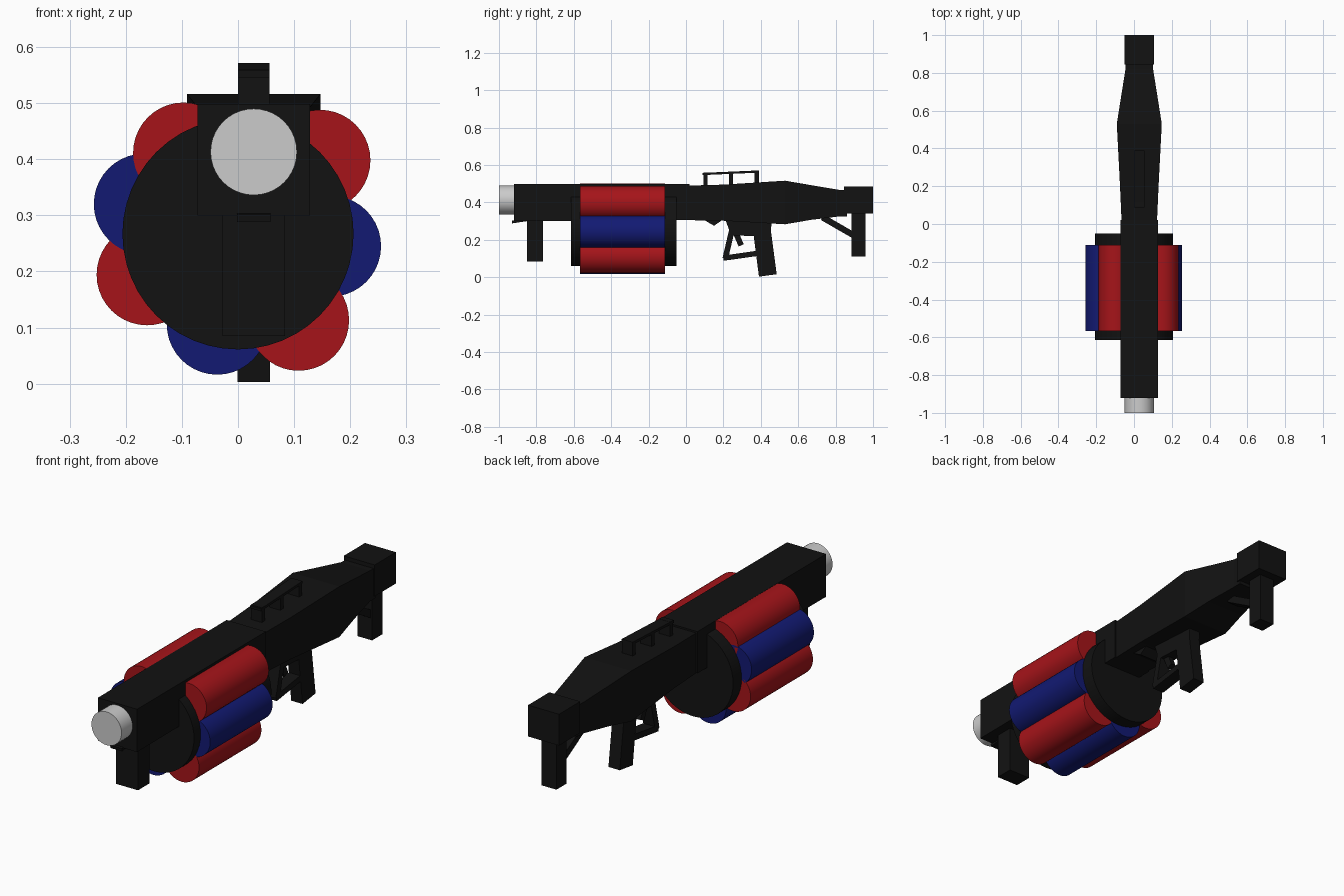
import bpy, bmesh, math

if "Cube" in bpy.data.objects:
    bpy.data.objects.remove(bpy.data.objects["Cube"])

CX = 0.028  # centre plane of the weapon body


def mat(name, rgb):
    m = bpy.data.materials.new(name)
    m.diffuse_color = (*rgb, 1)
    m.use_nodes = True
    m.node_tree.nodes["Principled BSDF"].inputs["Base Color"].default_value = m.diffuse_color
    return m


BLACK = mat("black", (0.006, 0.006, 0.006))
RED = mat("red", (0.38, 0.007, 0.01))
BLUE = mat("blue", (0.006, 0.01, 0.17))


def finish(name, bm, material):
    bmesh.ops.recalc_face_normals(bm, faces=bm.faces)
    me = bpy.data.meshes.new(name)
    bm.to_mesh(me)
    bm.free()
    ob = bpy.data.objects.new(name, me)
    bpy.context.collection.objects.link(ob)
    if material:
        me.materials.append(material)
    return ob


def loft(name, sections, material=BLACK):
    """Rectangular sections along y: (y, half width, bottom z, top z)."""
    bm = bmesh.new()
    rings = [[bm.verts.new(p) for p in ((CX - w, y, b), (CX + w, y, b), (CX + w, y, t), (CX - w, y, t))]
             for y, w, b, t in sections]
    for a, b in zip(rings, rings[1:]):
        for i in range(4):
            j = (i + 1) % 4
            bm.faces.new((a[i], a[j], b[j], b[i]))
    bm.faces.new(rings[0])
    bm.faces.new(rings[-1])
    return finish(name, bm, material)


def plate(name, outline, half, material=BLACK):
    """Side-view (y, z) outline extruded across x."""
    bm = bmesh.new()
    sides = [[bm.verts.new((CX + s * half, y, z)) for y, z in outline] for s in (-1, 1)]
    n = len(outline)
    for i in range(n):
        j = (i + 1) % n
        bm.faces.new((sides[0][i], sides[0][j], sides[1][j], sides[1][i]))
    for s in sides:
        bm.faces.new(s)
    return finish(name, bm, material)


def bar(name, p, q, thick, half):
    """Straight strut between two (y, z) points."""
    dy, dz = q[0] - p[0], q[1] - p[1]
    k = thick / 2 / math.hypot(dy, dz)
    ny, nz = -dz * k, dy * k
    return plate(name, [(p[0] + ny, p[1] + nz), (q[0] + ny, q[1] + nz),
                        (q[0] - ny, q[1] - nz), (p[0] - ny, p[1] - nz)], half)


def tube(name, x, z, r, y0, y1, material, sides=40):
    bm = bmesh.new()
    rings = [[bm.verts.new((x + r * math.cos(2 * math.pi * i / sides), y,
                            z + r * math.sin(2 * math.pi * i / sides))) for i in range(sides)]
             for y in (y0, y1)]
    for i in range(sides):
        j = (i + 1) % sides
        bm.faces.new((rings[0][i], rings[0][j], rings[1][j], rings[1][i]))
    for r_ in rings:
        bm.faces.new(r_)
    ob = finish(name, bm, material)
    bpy.context.view_layer.objects.active = ob
    ob.select_set(True)
    bpy.ops.object.shade_smooth_by_angle(angle=math.radians(30))
    ob.select_set(False)
    return ob


# Barrel housing and muzzle
loft("barrel_housing", [(-0.92, 0.1, 0.3, 0.498), (0.02, 0.1, 0.305, 0.498)])
tube("muzzle", CX, 0.413, 0.077, -1.0, -0.9, None)
bar("muzzle_bracket", (-0.93, 0.295), (-0.84, 0.308), 0.014, 0.03)

# Receiver tapering into the stock
loft("receiver_and_stock", [
    (0.02, 0.094, 0.305, 0.49), (0.2, 0.102, 0.302, 0.495), (0.53, 0.119, 0.283, 0.516),
    (0.67, 0.097, 0.307, 0.492), (0.82, 0.073, 0.325, 0.467), (0.86, 0.073, 0.325, 0.467)])
loft("shoulder_butt", [(0.845, 0.079, 0.34, 0.485), (1.0, 0.079, 0.34, 0.485)])
plate("receiver_underside", [(0.09, 0.31), (0.15, 0.275), (0.2, 0.31)], 0.06)

# Drum with coloured cartridges
tube("drum", 0, 0.267, 0.206, -0.615, -0.05, BLACK, 48)
cartridges = [(0.108, 0.113, RED), (0.165, 0.245, BLUE), (0.146, 0.398, RED), (-0.097, 0.411, RED),
              (-0.167, 0.32, BLUE), (-0.162, 0.194, RED), (-0.037, 0.106, BLUE)]
for i, (x, z, m) in enumerate(cartridges):
    tube(f"cartridge_{i + 1}", x, z, 0.09, -0.567, -0.112, m)

# Front foregrip
loft("front_grip", [(-0.85, 0.056, 0.085, 0.32), (-0.765, 0.056, 0.085, 0.32)])

# Pistol grip, trigger and guard
plate("pistol_grip", [(0.39, 0.003), (0.485, 0.016), (0.447, 0.3), (0.352, 0.3)], 0.029)
plate("trigger_housing", [(0.21, 0.31), (0.24, 0.225), (0.45, 0.215), (0.46, 0.31)], 0.029)
bar("trigger", (0.265, 0.24), (0.295, 0.17), 0.03, 0.012)
bar("guard_front", (0.245, 0.25), (0.21, 0.1), 0.03, 0.029)
bar("guard_bottom", (0.2, 0.102), (0.4, 0.13), 0.028, 0.029)

# Rear grip and its brace
loft("rear_grip", [(0.885, 0.038, 0.11, 0.35), (0.96, 0.038, 0.11, 0.35)])
bar("rear_brace", (0.73, 0.32), (0.9, 0.222), 0.033, 0.03)

# Top sight rail on posts
bar("sight_rail", (0.088, 0.552), (0.39, 0.565), 0.012, 0.028)
for i, y in enumerate((0.105, 0.24, 0.378)):
    bar(f"sight_post_{i + 1}", (y, 0.48), (y, 0.56), 0.022, 0.028)
